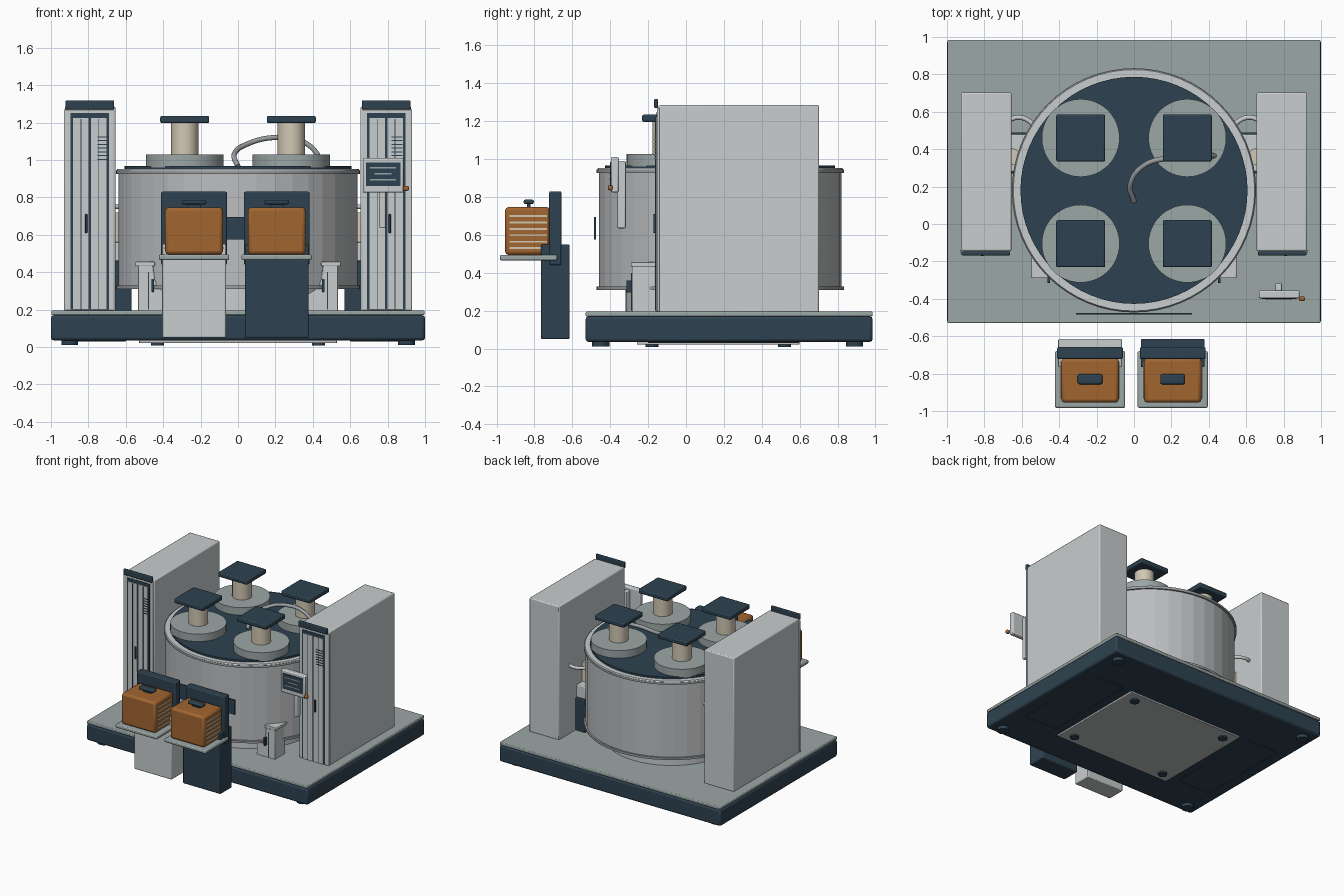
import bpy, bmesh, math
from mathutils import Vector

if "Cube" in bpy.data.objects:
    bpy.data.objects.remove(bpy.data.objects["Cube"])


def mat(name, r, g, b):
    m = bpy.data.materials.new(name)
    m.diffuse_color = (r, g, b, 1)
    m.use_nodes = True
    m.node_tree.nodes["Principled BSDF"].inputs["Base Color"].default_value = m.diffuse_color
    return m


NAVY = mat("navy", 0.027, 0.055, 0.082)
LIGHT = mat("light_grey", 0.58, 0.61, 0.62)
DECK = mat("sage_grey", 0.33, 0.385, 0.38)
STEEL = mat("steel", 0.50, 0.51, 0.52)
PIPE = mat("pipe_grey", 0.33, 0.35, 0.36)
BROWN = mat("copper_brown", 0.36, 0.13, 0.03)
CREAM = mat("cream", 0.64, 0.58, 0.46)


def finish(ob, m, bevel=0, smooth=True):
    ob.data.materials.append(m)
    if bevel:
        b = ob.modifiers.new("bevel", 'BEVEL')
        b.width, b.segments, b.limit_method = bevel, 2, 'ANGLE'
    if smooth:
        bpy.ops.object.select_all(action='DESELECT')
        ob.select_set(True)
        bpy.context.view_layer.objects.active = ob
        bpy.ops.object.shade_smooth_by_angle(angle=math.radians(35))
    return ob


def mesh_object(name, bm):
    bmesh.ops.recalc_face_normals(bm, faces=bm.faces)
    me = bpy.data.meshes.new(name)
    bm.to_mesh(me)
    bm.free()
    ob = bpy.data.objects.new(name, me)
    bpy.context.collection.objects.link(ob)
    return ob


def box(name, x, y, z, m, bevel=0):
    """Box from (min, max) ranges on each axis."""
    bm = bmesh.new()
    bmesh.ops.create_cube(bm, size=1)
    for v in bm.verts:
        v.co = [(r[0] + r[1]) / 2 + c * abs(r[1] - r[0]) for c, r in zip(v.co, (x, y, z))]
    return finish(mesh_object(name, bm), m, bevel, bevel > 0)


def lathe(name, profile, x, y, m, n=48, smooth=True, closed=False):
    """Spin (radius, z) points round a vertical axis."""
    bm = bmesh.new()
    rings = [[bm.verts.new((x + r * math.cos(2 * math.pi * i / n),
                            y + r * math.sin(2 * math.pi * i / n), z))
              for i in range(n)] for r, z in profile]
    pairs = list(zip(rings, rings[1:])) + ([(rings[-1], rings[0])] if closed else [])
    for a, b in pairs:
        for i in range(n):
            j = (i + 1) % n
            bm.faces.new((a[i], a[j], b[j], b[i]))
    if not closed:
        bm.faces.new(rings[0])
        bm.faces.new(rings[-1])
    return finish(mesh_object(name, bm), m, 0, smooth)


def disc(name, r, z0, z1, x, y, m, n=48):
    return lathe(name, [(r, z0), (r, z1)], x, y, m, n)


def tube(name, pts, r, m):
    cu = bpy.data.curves.new(name, 'CURVE')
    cu.dimensions, cu.bevel_depth, cu.bevel_resolution = '3D', r, 3
    cu.use_fill_caps = True
    s = cu.splines.new('BEZIER')
    s.bezier_points.add(len(pts) - 1)
    for p, co in zip(s.bezier_points, pts):
        p.co = co
        p.handle_left_type = p.handle_right_type = 'AUTO'
    ob = bpy.data.objects.new(name, cu)
    bpy.context.collection.objects.link(ob)
    cu.materials.append(m)


# base, deck, feet and underside plates
box("base", (-1, 1), (-0.53, 0.985), (0.035, 0.17), NAVY, 0.015)
box("deck", (-0.997, 0.997), (-0.53, 0.985), (0.17, 0.195), DECK, 0.006)
box("underside_plate", (-0.53, 0.53), (-0.26, 0.6), (0.02, 0.036), STEEL, 0.004)
for sx in (-1, 1):
    box("service_hatch", (sx * 0.6, sx * 0.9), (-0.2, 0.6), (0.028, 0.036), NAVY, 0.003)
    for y in (-0.45, 0.89):
        disc("foot", 0.045, 0.01, 0.04, sx * 0.9, y, NAVY, 24)
    for y in (-0.18, 0.52):
        disc("plate_bolt", 0.035, 0.008, 0.022, sx * 0.43, y, NAVY, 20)

# drum with rims and lid
CY = 0.18
disc("drum_pedestal", 0.5, 0.19, 0.32, 0, CY, LIGHT)
lathe("drum", [(0.64, 0.31), (0.64, 0.935)], 0, CY, STEEL, 40, False)
for z in (0.31, 0.926):
    lathe("drum_rim", [(0.63, z), (0.653, z), (0.653, z + 0.018), (0.63, z + 0.018)],
          0, CY, PIPE, 64, True, True)
lathe("top_rim", [(0.6, 0.93), (0.65, 0.944), (0.645, 0.952), (0.6, 0.952)],
      0, CY, LIGHT, 64, True, True)
disc("lid", 0.607, 0.93, 0.967, 0, CY, NAVY, 64)
box("drum_front_plate", (-0.31, 0.31), (-0.485, -0.475), (0.575, 0.695), NAVY)

# stations on the lid
for sx in (-1, 1):
    for y in (-0.105, 0.46):
        x = sx * 0.285
        disc("station_pad", 0.208, 0.96, 1.028, x, y, DECK)
        disc("station_column", 0.073, 1.02, 1.2, x, y, CREAM, 32)
        box("station_cap", (x - 0.131, x + 0.131), (y - 0.126, y + 0.126),
            (1.197, 1.235), NAVY, 0.008)

# hose over the lid
tube("lid_hose", [(0, 0.12, 0.965), (-0.02, 0.21, 1.03), (0.05, 0.31, 1.085),
                  (0.2, 0.355, 1.12), (0.34, 0.365, 1.1), (0.43, 0.365, 1.02),
                  (0.44, 0.365, 0.965)], 0.014, PIPE)

# cabinets, mirrored left and right
for sx in (-1, 1):
    def cx(a, b):
        return tuple(sorted((sx * a, sx * b)))
    box("cabinet", cx(0.655, 0.926), (-0.145, 0.703), (0.19, 1.285), LIGHT, 0.008)
    box("cabinet_face", cx(0.662, 0.93), (-0.153, -0.14), (0.195, 1.27), LIGHT, 0.004)
    box("door_frame", cx(0.69, 0.895), (-0.157, -0.15), (0.2, 1.25), NAVY)
    box("door_outer", cx(0.798, 0.882), (-0.162, -0.155), (0.2, 1.225), LIGHT)
    box("door_inner", cx(0.703, 0.786), (-0.162, -0.155), (0.2, 1.225), LIGHT)
    for a in (0.745, 0.84):
        box("door_groove", cx(a - 0.002, a + 0.002), (-0.164, -0.16), (0.2, 1.22), NAVY)
    box("door_handle", cx(0.805, 0.818), (-0.172, -0.16), (0.61, 0.71), NAVY, 0.003)
    box("cabinet_cap", cx(0.662, 0.922), (-0.168, -0.148), (1.27, 1.318), NAVY, 0.006)
    for i in range(7):
        z = 1.0 + i * 0.02
        c = sx * 0.785 - 0.06
        c = -0.72 if sx < 0 else 0.85
        box("cabinet_vent", (c - 0.03, c + 0.03), (-0.165, -0.16), (z, z + 0.006), NAVY)

    # pump beside the drum and its pipe
    box("pump_base", cx(0.57, 0.7), (0.27, 0.49), (0.19, 0.46), NAVY, 0.006)
    box("pump_head", cx(0.575, 0.7), (0.28, 0.48), (0.46, 0.56), LIGHT, 0.006)
    disc("pump_column", 0.045, 0.56, 0.72, sx * 0.655, 0.36, CREAM, 24)
    tube("side_pipe", [(sx * 0.68, 0.55, 0.75), (sx * 0.62, 0.57, 0.75),
                       (sx * 0.56, 0.55, 0.75), (sx * 0.52, 0.5, 0.75)], 0.013, LIGHT)

    # drum brackets with a curved foot
    bm = bmesh.new()
    prof = [(0.535, 0.19), (0.535, 0.44), (0.455, 0.44), (0.445, 0.36),
            (0.42, 0.31), (0.37, 0.28), (0.37, 0.19)]
    f = bm.faces.new([bm.verts.new((sx * x, -0.285, z)) for x, z in prof])
    ext = bmesh.ops.extrude_face_region(bm, geom=[f])
    bmesh.ops.translate(bm, vec=Vector((0, 0.13, 0)),
                        verts=[g for g in ext['geom'] if isinstance(g, bmesh.types.BMVert)])
    finish(mesh_object("drum_bracket", bm), LIGHT, 0.004)
    box("bracket_cap", cx(0.445, 0.548), (-0.29, -0.15), (0.432, 0.456), LIGHT, 0.004)
    box("bracket_slot", cx(0.475, 0.482), (-0.29, -0.284), (0.2, 0.4), NAVY)
    box("bracket_latch", cx(0.448, 0.463), (-0.315, -0.285), (0.295, 0.36), NAVY, 0.003)

# control panel on its arm
box("panel_arm", (0.757, 0.79), (-0.362, -0.318), (0.635, 0.99), LIGHT, 0.006)
box("control_panel", (0.667, 0.885), (-0.397, -0.355), (0.825, 1.01), LIGHT, 0.008)
box("panel_screen", (0.685, 0.868), (-0.402, -0.394), (0.86, 0.985), NAVY)
for x0, x1, z in ((0.705, 0.845, 0.958), (0.73, 0.82, 0.925), (0.705, 0.845, 0.893)):
    box("screen_line", (x0, x1), (-0.405, -0.4), (z - 0.004, z + 0.004), DECK)
box("panel_knob", (0.883, 0.914), (-0.413, -0.388), (0.835, 0.862), BROWN, 0.008)

# two loading units in front of the base
for cx0, post in ((-0.235, LIGHT), (0.207, NAVY)):
    def rx(h):
        return (cx0 - h, cx0 + h)
    box("loader_post", rx(0.17), (-0.765, -0.615), (0.05, 0.55), post, 0.006)
    box("loader_back", rx(0.176), (-0.722, -0.658), (0.44, 0.83), NAVY, 0.008)
    box("loader_tray", rx(0.188), (-0.983, -0.68), (0.465, 0.494), DECK, 0.008)
    box("carrier_box", rx(0.154), (-0.955, -0.718), (0.494, 0.747), BROWN, 0.018)
    box("carrier_handle", rx(0.066), (-0.857, -0.803), (0.762, 0.787), NAVY, 0.01)
    box("handle_stem", rx(0.035), (-0.84, -0.82), (0.74, 0.77), NAVY)
    for i in range(6):
        z = 0.53 + i * 0.034
        for s in (-1, 1):
            x = cx0 + s * 0.154
            box("carrier_slot", (x - 0.004, x + 0.004), (-0.932, -0.735),
                (z - 0.005, z + 0.005), CREAM)
